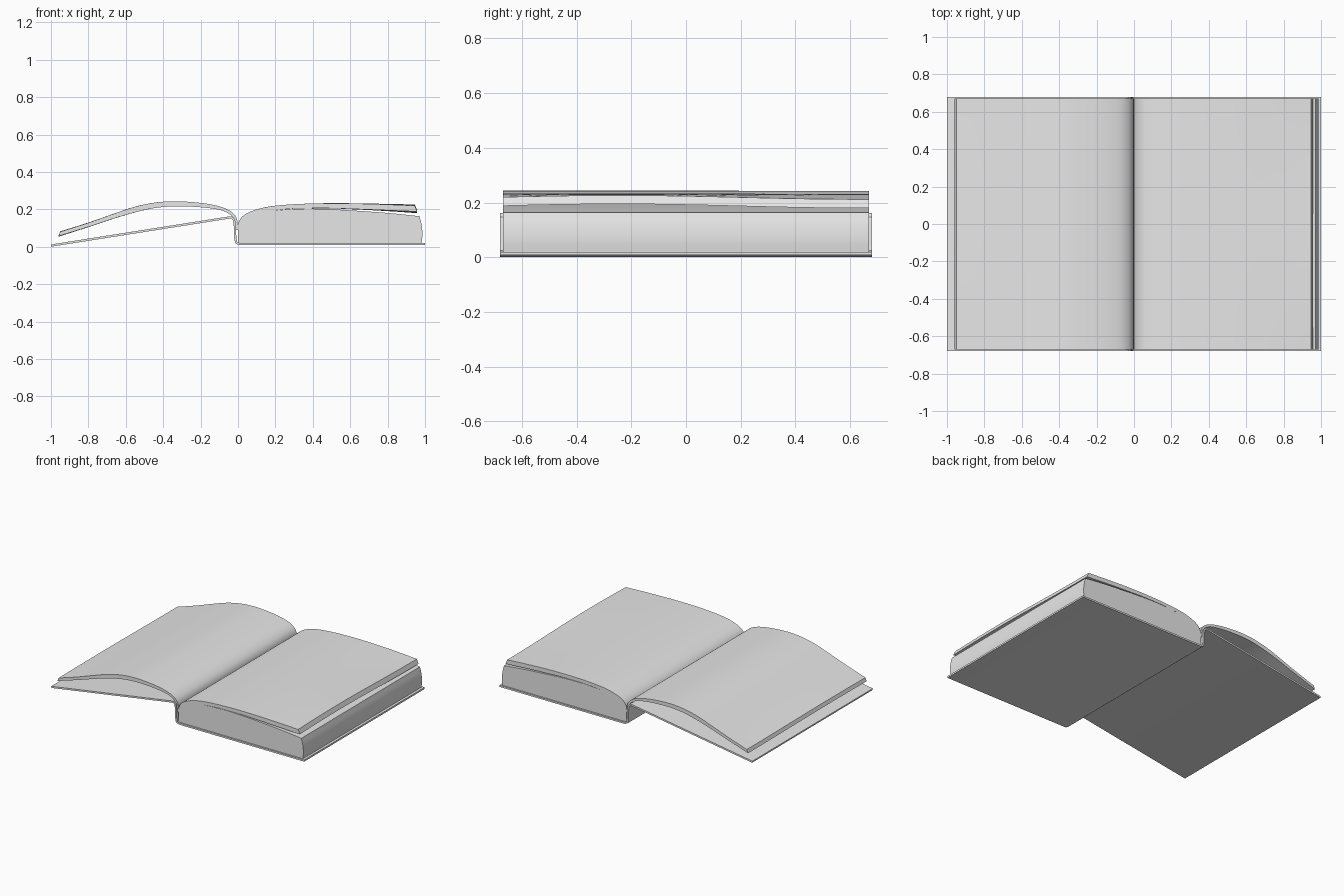
import bpy, bmesh, math
from mathutils import Vector
from mathutils.geometry import interpolate_bezier

cube = bpy.data.objects.get("Cube")
if cube:
    bpy.data.objects.remove(cube, do_unlink=True)

grey = bpy.data.materials.new("plain_grey")
grey.use_nodes = True
colour = (0.8, 0.8, 0.8, 1)
grey.diffuse_color = colour
grey.node_tree.nodes["Principled BSDF"].inputs["Base Color"].default_value = colour


def smooth_path(points, steps=5):
    """Smooth curve through a few (x, z) points."""
    pts = [Vector(p) for p in points]
    last = len(pts) - 1
    tan = [(pts[min(i + 1, last)] - pts[max(i - 1, 0)]).normalized() for i in range(last + 1)]
    path = []
    for i in range(last):
        reach = (pts[i + 1] - pts[i]).length / 3
        seg = interpolate_bezier(pts[i], pts[i] + tan[i] * reach,
                                 pts[i + 1] - tan[i + 1] * reach, pts[i + 1], steps + 1)
        path += [Vector(p[:2]) for p in seg[:-1]]
    return path + [pts[-1]]


def extrude_outline(name, outline, half_depth, rows=1, wave=None):
    """Sweep a closed x-z outline along y, optionally rippling it."""
    bm = bmesh.new()
    rings = []
    for r in range(rows + 1):
        y = half_depth * (2 * r / rows - 1)
        rings.append([bm.verts.new((x, y, z + (wave(x, y) if wave else 0)))
                      for x, z in outline])
    n = len(outline)
    for a, b in zip(rings, rings[1:]):
        for i in range(n):
            j = (i + 1) % n
            bm.faces.new((a[i], a[j], b[j], b[i]))
    bm.faces.new(rings[0])
    bm.faces.new(rings[-1])
    bmesh.ops.recalc_face_normals(bm, faces=bm.faces)
    mesh = bpy.data.meshes.new(name)
    bm.to_mesh(mesh)
    bm.free()
    mesh.materials.append(grey)
    obj = bpy.data.objects.new(name, mesh)
    bpy.context.collection.objects.link(obj)
    bpy.ops.object.select_all(action='DESELECT')
    obj.select_set(True)
    bpy.context.view_layer.objects.active = obj
    bpy.ops.object.shade_smooth_by_angle(angle=math.radians(35))
    return obj


def ripple(x, y):
    """Slight curl of loose pages, strongest at the outer edge."""
    size = 0.009 if x > 0 else 0.003
    return size * x ** 4 * math.cos((y + 0.25) * math.pi / 0.9)


# Cover: tilted front board, spine and flat back board in one thin sheet
spine = [(-1, 0.006), (-0.055, 0.155), (-0.035, 0.156), (-0.022, 0.145), (-0.017, 0.12),
         (-0.015, 0.05), (-0.01, 0.022), (0.004, 0.015), (0.03, 0.014), (1, 0.014)]
mid = [Vector(p) for p in spine]
upper, lower = [], []
for i, p in enumerate(mid):
    t = (mid[min(i + 1, len(mid) - 1)] - mid[max(i - 1, 0)]).normalized()
    side = Vector((-t.y, t.x)) * 0.006
    upper.append(p + side)
    lower.append(p - side)
extrude_outline("cover", upper + lower[::-1], 0.68)

# Main page block with a gently bulging fore edge
block_top = smooth_path([(0, 0.1), (0.03, 0.142), (0.1, 0.175), (0.2, 0.194), (0.35, 0.203),
                         (0.5, 0.2), (0.7, 0.188), (0.85, 0.176), (0.97, 0.163)])
fore_edge = smooth_path([(0.97, 0.163), (0.982, 0.115), (0.986, 0.065), (0.982, 0.02)])
extrude_outline("page_block", [Vector((0, 0.02))] + block_top + fore_edge[1:], 0.67)

# Loose sheets lying over the page block
right_top = smooth_path([(-0.002, 0.1), (0.005, 0.135), (0.025, 0.163), (0.06, 0.185),
                         (0.14, 0.21), (0.25, 0.224), (0.4, 0.231), (0.55, 0.232),
                         (0.75, 0.227), (0.945, 0.219)])
right_under = smooth_path([(0.958, 0.187), (0.8, 0.194), (0.6, 0.202), (0.45, 0.206),
                           (0.25, 0.2), (0.1, 0.174), (0.03, 0.138), (0.006, 0.1)])
extrude_outline("right_sheets", right_top + right_under, 0.67, 24, ripple)

# Turned sheets arching over the front board
left_top = smooth_path([(-0.95, 0.08), (-0.8, 0.128), (-0.65, 0.181), (-0.55, 0.214),
                        (-0.45, 0.235), (-0.35, 0.243), (-0.25, 0.239), (-0.15, 0.227),
                        (-0.07, 0.206), (-0.025, 0.178), (-0.005, 0.145), (0, 0.09)])
left_under = smooth_path([(-0.012, 0.09), (-0.018, 0.14), (-0.04, 0.17), (-0.09, 0.195),
                          (-0.2, 0.211), (-0.33, 0.216), (-0.45, 0.206), (-0.6, 0.17),
                          (-0.8, 0.106), (-0.96, 0.056)])
extrude_outline("left_sheets", left_top + left_under, 0.67, 24, ripple)
